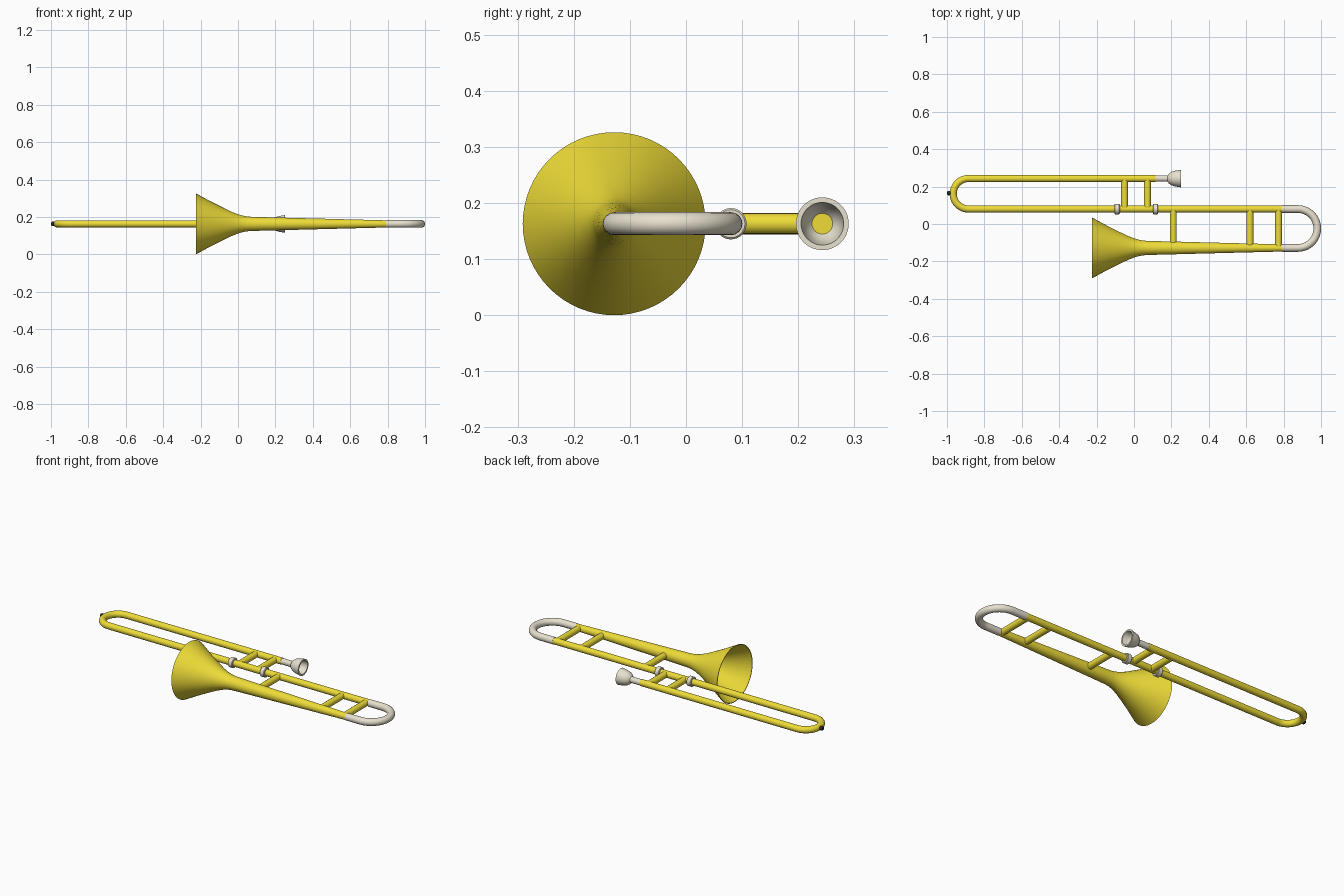
import bpy, bmesh, math
from mathutils import Matrix, Vector

if "Cube" in bpy.data.objects:
    bpy.data.objects.remove(bpy.data.objects["Cube"])

Z = 0.163                                  # height of the instrument's plane
Y_MOUTH, Y_MID, Y_BELL = 0.243, 0.08, -0.128


def material(name, rgb):
    m = bpy.data.materials.new(name)
    m.diffuse_color = (*rgb, 1)
    m.use_nodes = True
    m.node_tree.nodes["Principled BSDF"].inputs["Base Color"].default_value = m.diffuse_color
    return m


BRASS = material("brass", (0.86, 0.72, 0.04))
NICKEL = material("nickel", (0.80, 0.75, 0.62))
RUBBER = material("rubber", (0.02, 0.02, 0.02))


def finish(obj, mat):
    obj.data.materials.append(mat)
    bpy.ops.object.select_all(action='DESELECT')
    obj.select_set(True)
    bpy.context.view_layer.objects.active = obj
    if obj.type == 'CURVE':
        bpy.ops.object.convert(target='MESH')
    bpy.ops.object.shade_smooth_by_angle(angle=math.radians(40))


def lathe(name, profile, y, mat, sides=64):
    """Revolve (x, radius) points about an x-directed axis at depth y."""
    bm = bmesh.new()
    rings = []
    for x, r in profile:
        if r == 0:
            rings.append([bm.verts.new((x, y, Z))] * sides)
        else:
            rings.append([bm.verts.new((x, y + r * math.cos(a), Z + r * math.sin(a)))
                          for a in (2 * math.pi * i / sides for i in range(sides))])
    for a, b in zip(rings, rings[1:]):
        for i in range(sides):
            j = (i + 1) % sides
            bm.faces.new(list(dict.fromkeys((a[i], a[j], b[j], b[i]))))
    bmesh.ops.recalc_face_normals(bm, faces=bm.faces)
    me = bpy.data.meshes.new(name)
    bm.to_mesh(me)
    bm.free()
    obj = bpy.data.objects.new(name, me)
    bpy.context.collection.objects.link(obj)
    finish(obj, mat)


def tube(name, points, radius, mat):
    cu = bpy.data.curves.new(name, 'CURVE')
    cu.dimensions = '3D'
    cu.bevel_depth, cu.bevel_resolution, cu.use_fill_caps = radius, 6, True
    sp = cu.splines.new('POLY')
    sp.points.add(len(points) - 1)
    for p, (x, y) in zip(sp.points, points):
        p.co = (x, y, Z, 1)
    obj = bpy.data.objects.new(name, cu)
    bpy.context.collection.objects.link(obj)
    finish(obj, mat)


def bend(cx, y_top, y_bottom, side, steps=28):
    """Half circle joining two parallel tubes, bulging to side (+1 / -1)."""
    cy, r = (y_top + y_bottom) / 2, (y_top - y_bottom) / 2
    return [(cx + side * r * math.sin(math.pi * i / steps),
             cy + r * math.cos(math.pi * i / steps)) for i in range(steps + 1)]


# Long hand slide, running on into the neck tube
tube("hand_slide", [(0.115, Y_MOUTH)] + bend(-0.885, Y_MOUTH, Y_MID, -1)
     + [(0.795, Y_MID)], 0.019, BRASS)

# Tuning bend at the rear
tube("tuning_bend", [(0.79, Y_MID)] + bend(0.876, Y_MID, Y_BELL, 1)
     + [(0.79, Y_BELL)], 0.0205, NICKEL)

# Flared bell: outer skin, rim, then inner skin
outer = [(0.795, 0.019), (0.1, 0.037), (0.06, 0.0385), (0.035, 0.042), (0.01, 0.048),
         (-0.03, 0.063), (-0.08, 0.087), (-0.15, 0.122), (-0.225, 0.163)]
inner = [(x, r - 0.004) for x, r in reversed(outer[1:])]
lathe("bell", [(0.795, 0)] + outer + inner + [(0.1, 0)], Y_BELL, BRASS)

# Mouthpiece: shank and hollow cup
lathe("mouthpiece", [(0.11, 0.017), (0.18, 0.017), (0.187, 0.027), (0.2, 0.036),
                     (0.22, 0.042), (0.25, 0.047), (0.25, 0.038), (0.225, 0.034),
                     (0.205, 0.027), (0.195, 0.018)], Y_MOUTH, NICKEL, 48)
lathe("mouthpiece_bore", [(0.197, 0), (0.197, 0.0185), (0.19, 0.0185), (0.19, 0)],
      Y_MOUTH, BRASS, 32)

# Ferrules on the middle tube
for i, x in enumerate((-0.09, 0.115)):
    lathe(f"ferrule_{i + 1}", [(x - 0.014, 0), (x - 0.014, 0.025), (x - 0.011, 0.028),
                               (x + 0.011, 0.028), (x + 0.014, 0.025), (x + 0.014, 0)],
          Y_MID, NICKEL, 32)

# Cross braces
for x, y0, y1, part in ((-0.05, Y_MID, Y_MOUTH, "slide_brace_1"),
                        (0.072, Y_MID, Y_MOUTH, "slide_brace_2"),
                        (0.21, Y_BELL, Y_MID, "bell_brace_1"),
                        (0.62, Y_BELL, Y_MID, "bell_brace_2"),
                        (0.773, Y_BELL, Y_MID, "bell_brace_3")):
    tube(part, [(x, y0), (x, y1)], 0.0185, BRASS)

# Rubber bumper on the slide end
y = (Y_MOUTH + Y_MID) / 2 + 0.004
lathe("slide_bumper", [(-0.975, 0), (-0.975, 0.012), (-0.993, 0.012), (-0.998, 0.009),
                       (-1.0, 0)], y, RUBBER, 24)
